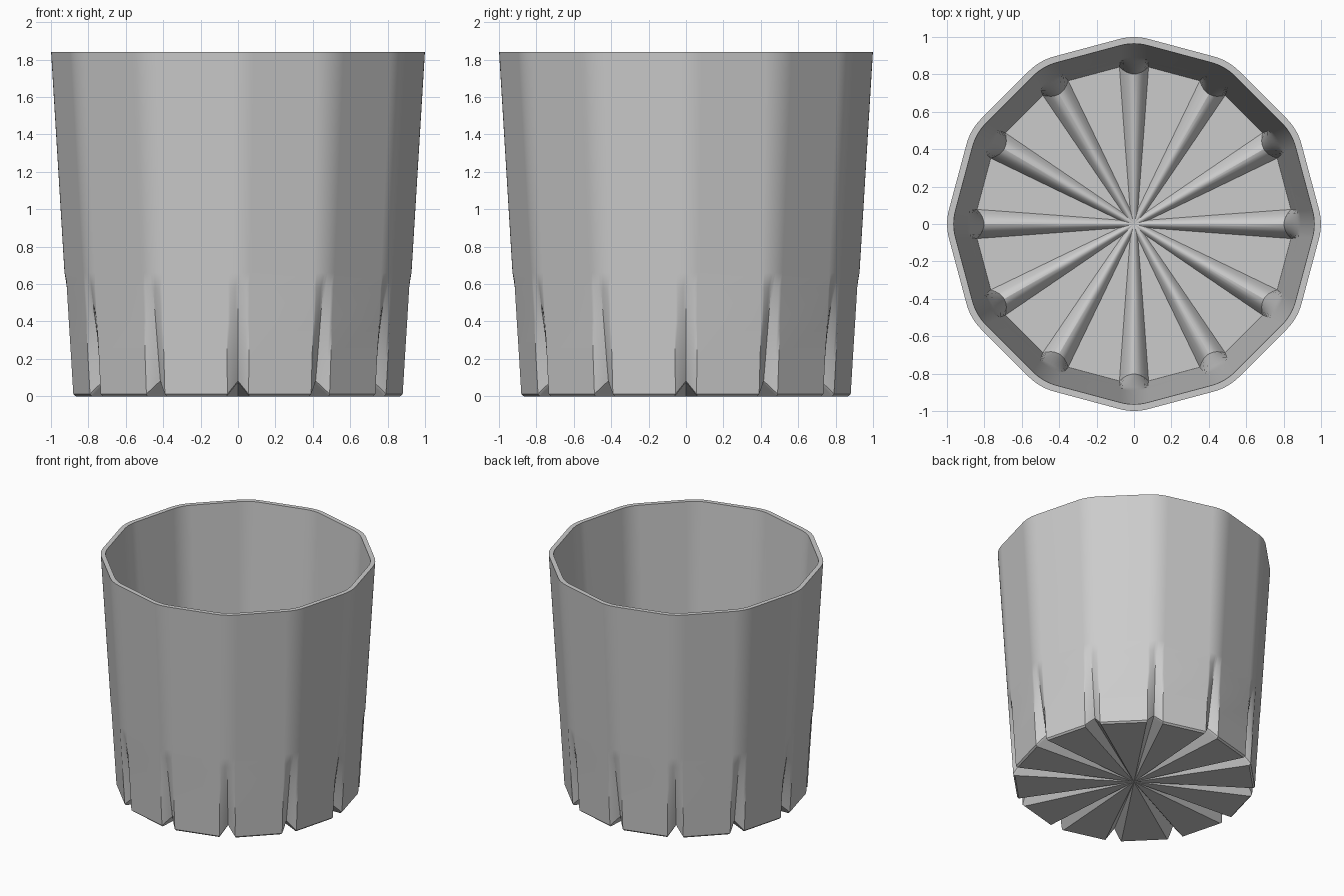
import bpy, bmesh, math

if "Cube" in bpy.data.objects:
    bpy.data.objects.remove(bpy.data.objects["Cube"])

SIDES = 12
TAN = math.tan(math.pi / SIDES)
STEPS = [-1, -0.75, -0.5, -0.25, 0, 0.25, 0.5, 0.75, 1]   # points across each corner
HEIGHT = 1.84


def ring(bm, radius, width, depth, z, lift=0.0, rounded=False):
    """Rounded twelve-sided loop; each corner is pushed in by depth and up by lift."""
    verts = []
    for k in range(SIDES):
        a = 2 * math.pi * k / SIDES
        c, s = math.cos(a), math.sin(a)
        for t in STEPS:
            shape = 1 - t * t if rounded else 1 - abs(t)
            y = t * width
            x = radius - TAN * width * (t * t + 1) / 2 - depth * shape
            verts.append(bm.verts.new((x * c - y * s, x * s + y * c, z + lift * shape)))
    return verts


def outer_r(z):
    return 0.895 + 0.115 * z / HEIGHT


def inner_r(z):
    return outer_r(z) - 0.036


bm = bmesh.new()
loops = []
# Underside with V grooves that taper to the centre
for f in (0.1, 0.5, 0.99):
    loops.append(ring(bm, 0.892 * f, 0.06 * f, 0.06 * f, 0.0, 0.075 * f))
# Outer wall: corner grooves fade out upwards
loops.append(ring(bm, outer_r(0.015), 0.057, 0.058, 0.012, 0.07))
for z, w, d in ((0.2, 0.058, 0.05), (0.4, 0.058, 0.032), (0.58, 0.06, 0.014),
                (0.66, 0.064, 0.0), (HEIGHT, 0.08, 0.0)):
    loops.append(ring(bm, outer_r(z), w, d, z))
# Inner wall: matching ribs
for z, w, d in ((HEIGHT, 0.075, 0.0), (0.68, 0.072, 0.0), (0.58, 0.072, 0.014),
                (0.4, 0.074, 0.032), (0.22, 0.076, 0.046)):
    loops.append(ring(bm, inner_r(z), w, d, z, 0, True))
# Floor with rounded radial ribs
for f, w, h in ((1.0, 0.078, 0.09), (0.5, 0.047, 0.05), (0.1, 0.021, 0.015)):
    loops.append(ring(bm, 0.86 * f, w, 0.048 * f, 0.035, h, True))

n = len(loops[0])
for lo, hi in zip(loops, loops[1:]):
    for i in range(n):
        j = (i + 1) % n
        bm.faces.new((lo[i], lo[j], hi[j], hi[i]))
# Close the underside and floor at the centre
for loop, z in ((loops[0], 0.0), (loops[-1], 0.045)):
    mid = bm.verts.new((0, 0, z))
    for i in range(n):
        bm.faces.new((loop[i], loop[(i + 1) % n], mid))
bmesh.ops.recalc_face_normals(bm, faces=bm.faces[:])

mesh = bpy.data.meshes.new("ribbed_cup")
bm.to_mesh(mesh)
bm.free()
cup = bpy.data.objects.new("ribbed_cup", mesh)
bpy.context.collection.objects.link(cup)

mat = bpy.data.materials.new("plain_grey")
mat.diffuse_color = (0.6, 0.6, 0.6, 1)
mat.use_nodes = True
mat.node_tree.nodes["Principled BSDF"].inputs["Base Color"].default_value = mat.diffuse_color
mesh.materials.append(mat)

# Smooth corners, flat panels
bpy.context.view_layer.objects.active = cup
cup.select_set(True)
bpy.ops.object.shade_smooth_by_angle(angle=math.radians(30))
wn = cup.modifiers.new("panel_normals", 'WEIGHTED_NORMAL')
wn.keep_sharp = True
